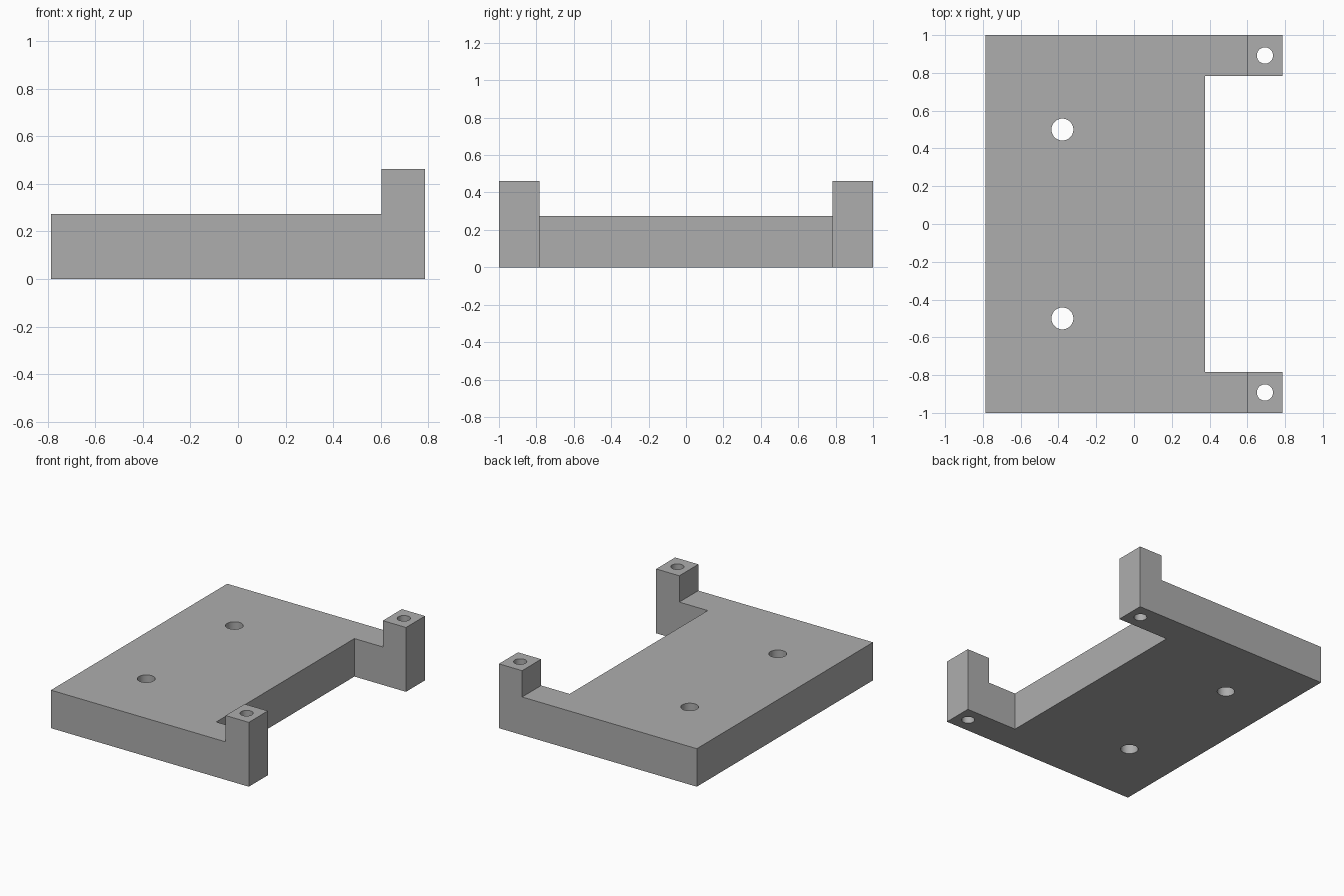
import bpy, bmesh

cube = bpy.data.objects.get("Cube")
if cube:
    bpy.data.objects.remove(cube, do_unlink=True)

HALF_X, HALF_Y = 0.786, 1.0
NOTCH_X, NOTCH_Y = 0.376, 0.784
POST_X = 0.602
PLATE_H, POST_H = 0.273, 0.462

grey = bpy.data.materials.new("mid grey")
grey.use_nodes = True
colour = (0.42, 0.42, 0.42, 1)
grey.diffuse_color = colour
grey.node_tree.nodes["Principled BSDF"].inputs["Base Color"].default_value = colour


def add_object(name, bm):
    mesh = bpy.data.meshes.new(name)
    bmesh.ops.recalc_face_normals(bm, faces=bm.faces)
    bm.to_mesh(mesh)
    bm.free()
    mesh.materials.append(grey)
    obj = bpy.data.objects.new(name, mesh)
    bpy.context.collection.objects.link(obj)
    return obj


def raise_faces(bm, faces, height):
    result = bmesh.ops.extrude_face_region(bm, geom=faces)
    verts = [g for g in result["geom"] if isinstance(g, bmesh.types.BMVert)]
    bmesh.ops.translate(bm, verts=verts, vec=(0, 0, height))


# Plate with two arms: half outline mirrored across the centre line
half = [(-HALF_X, HALF_Y), (HALF_X, HALF_Y), (HALF_X, NOTCH_Y), (NOTCH_X, NOTCH_Y)]
outline = half + [(x, -y) for x, y in reversed(half)]
bm = bmesh.new()
base = bm.faces.new([bm.verts.new((x, y, 0)) for x, y in outline])
raise_faces(bm, [base], PLATE_H)

# Posts raised from the arm ends
bmesh.ops.bisect_plane(bm, geom=bm.verts[:] + bm.edges[:] + bm.faces[:],
                       plane_co=(POST_X, 0, 0), plane_no=(1, 0, 0))
bmesh.ops.recalc_face_normals(bm, faces=bm.faces)
bm.normal_update()
tips = [f for f in bm.faces if f.normal.z > 0.9 and f.calc_center_median().x > POST_X]
raise_faces(bm, tips, POST_H - PLATE_H)
bmesh.ops.delete(bm, geom=[f for f in tips if f.is_valid], context="FACES_ONLY")
bmesh.ops.dissolve_limit(bm, angle_limit=0.01, verts=bm.verts, edges=bm.edges)
body = add_object("mounting_bracket", bm)

# Screw holes through the plate and the posts
bm = bmesh.new()
for x, y, radius in ((-0.379, 0.5, 0.058), (0.693, 0.892, 0.043)):
    for side in (1, -1):
        cone = bmesh.ops.create_cone(bm, cap_ends=True, segments=48,
                                     radius1=radius, radius2=radius, depth=2)
        bmesh.ops.translate(bm, verts=cone["verts"], vec=(x, side * y, 0))
cutter = add_object("hole_cutter", bm)
cutter.hide_render = True

cut = body.modifiers.new("holes", "BOOLEAN")
cut.operation = "DIFFERENCE"
cut.solver = "EXACT"
cut.object = cutter
bpy.ops.object.select_all(action="DESELECT")
body.select_set(True)
bpy.context.view_layer.objects.active = body
bpy.ops.object.modifier_apply(modifier=cut.name)
bpy.data.objects.remove(cutter, do_unlink=True)

# Smooth hole walls, crisp edges
bpy.ops.object.shade_smooth_by_angle(angle=0.5)
